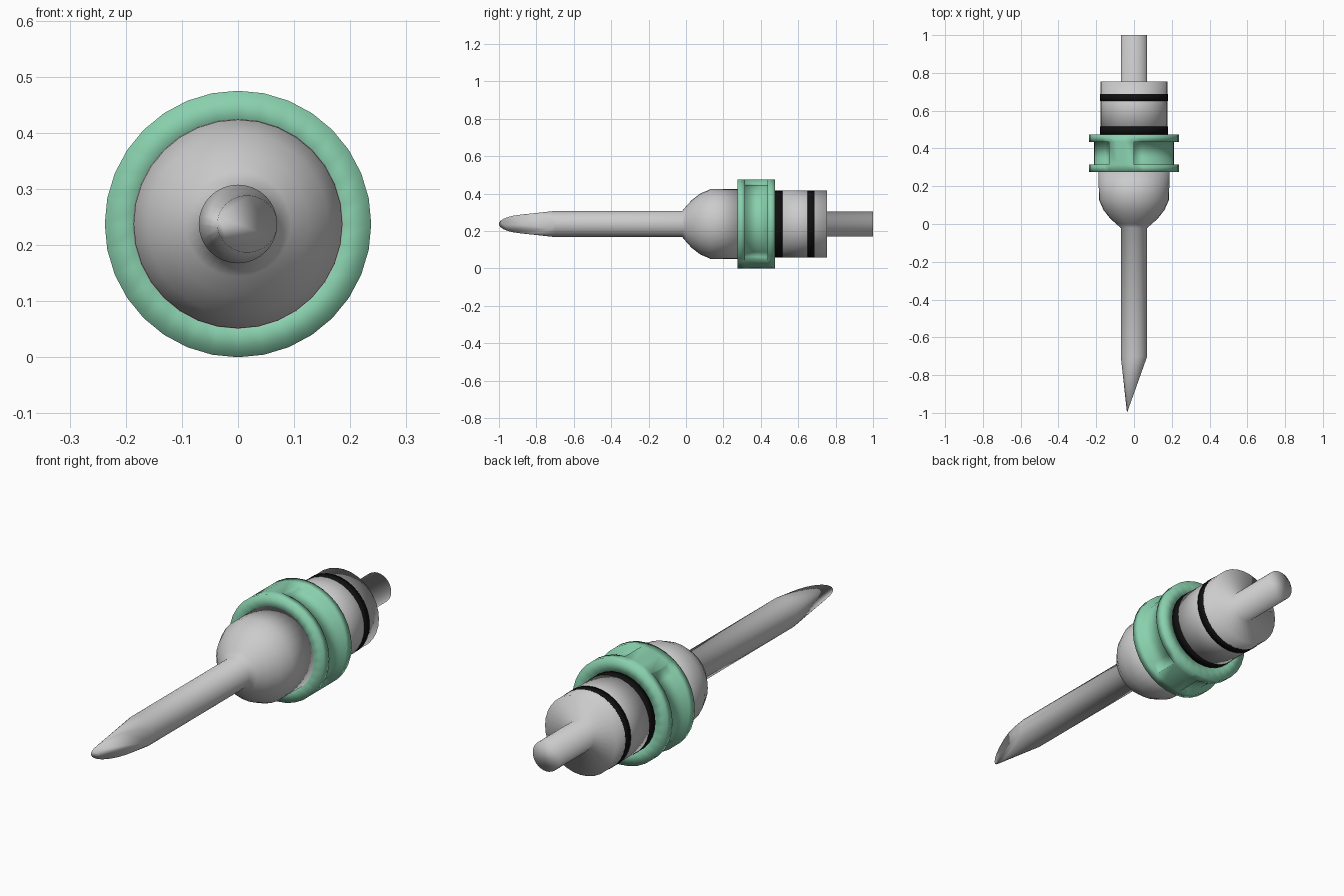
import bpy, bmesh
from math import sin, cos, pi
from mathutils import Vector

if "Cube" in bpy.data.objects:
    bpy.data.objects.remove(bpy.data.objects["Cube"])

AXIS_Z = 0.2375
SEG = 32


def material(name, color):
    m = bpy.data.materials.new(name)
    m.diffuse_color = color
    m.use_nodes = True
    m.node_tree.nodes["Principled BSDF"].inputs["Base Color"].default_value = m.diffuse_color
    return m


def finish(name, bm, mat=None):
    bmesh.ops.recalc_face_normals(bm, faces=bm.faces[:])
    for f in bm.faces:
        f.smooth = True
    me = bpy.data.meshes.new(name)
    bm.to_mesh(me)
    bm.free()
    ob = bpy.data.objects.new(name, me)
    ob.location.z = AXIS_Z
    bpy.context.collection.objects.link(ob)
    if mat:
        me.materials.append(mat)
    return ob


def lathe(profile, caps=True, closed=False):
    """Spin (y, radius) points about the y axis; also return the face grid."""
    bm = bmesh.new()
    rings = [[bm.verts.new((r * cos(2 * pi * k / SEG), y, r * sin(2 * pi * k / SEG)))
              for k in range(SEG)] for y, r in profile]
    pairs = list(zip(rings, rings[1:]))
    if closed:
        pairs.append((rings[-1], rings[0]))
    grid = [[bm.faces.new((a[k], a[(k + 1) % SEG], b[(k + 1) % SEG], b[k]))
             for k in range(SEG)] for a, b in pairs]
    if caps and not closed:
        bm.faces.new(rings[0])
        bm.faces.new(rings[-1])
    return bm, grid


green = material("green", (0.25, 0.63, 0.42, 1))
black = material("black", (0.005, 0.005, 0.005, 1))

# Probe and bell-shaped shoulder, tip cut at a slant
bm, _ = lathe([(-1.0, 0.037), (-0.7, 0.07), (-0.02, 0.07), (0.0, 0.094), (0.03, 0.127),
               (0.075, 0.162), (0.13, 0.186), (0.275, 0.1875)])
p, q = Vector((-0.037, -1.0, 0)), Vector((0.07, -0.7, 0))
d = q - p
cut = bmesh.ops.bisect_plane(bm, geom=bm.verts[:] + bm.edges[:] + bm.faces[:], dist=1e-6,
                             plane_co=p, plane_no=(-d.y, d.x, 0), clear_inner=True)
bmesh.ops.holes_fill(bm, edges=[e for e in bm.edges if e.is_boundary], sides=0)
finish("probe", bm)

# Locking collar: two flanges with a groove broken by two bridging ribs
bm, grid = lathe([(0.275, 0.17), (0.275, 0.2375), (0.315, 0.2375),
                  (0.435, 0.2375), (0.475, 0.2375), (0.475, 0.17)], closed=True)
groove = [grid[2][k] for k in range(SEG) if k % 16 not in (8, 9, 10)]
ext = bmesh.ops.extrude_face_region(bm, geom=groove)
for v in ext["geom"]:
    if isinstance(v, bmesh.types.BMVert):
        v.co.x *= 0.212 / 0.2375
        v.co.z *= 0.212 / 0.2375
bmesh.ops.delete(bm, geom=[f for f in groove if f.is_valid], context='FACES')
finish("locking_collar", bm, green)

# Rear barrel with output shaft
bm, _ = lathe([(0.47, 0.178), (0.755, 0.178), (0.755, 0.068), (1.0, 0.068)])
finish("rear_barrel", bm)

# Seal bands
for name, y0, y1 in (("front_seal", 0.475, 0.515), ("rear_seal", 0.65, 0.687)):
    bm, _ = lathe([(y0, 0.175), (y0, 0.1795), (y1, 0.1795), (y1, 0.175)], closed=True)
    ob = finish(name, bm, black)
